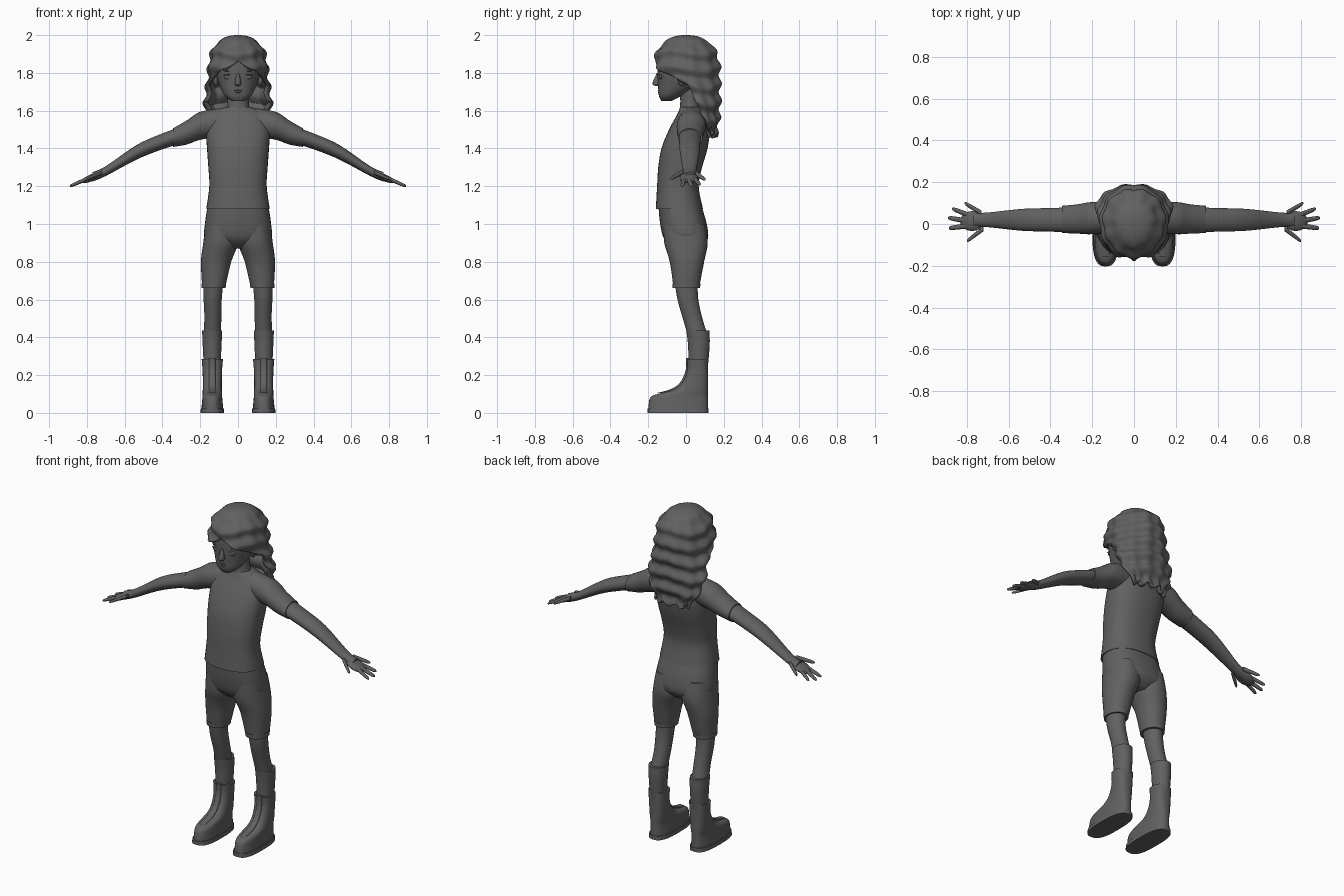
import bpy, bmesh, math
from mathutils import Matrix

if bpy.data.objects.get("Cube"):
    bpy.data.objects.remove(bpy.data.objects["Cube"], do_unlink=True)

GREY = (0.12, 0.12, 0.12, 1)
grey = bpy.data.materials.new("plain dark grey")
grey.use_nodes = True
grey.diffuse_color = GREY
grey.node_tree.nodes["Principled BSDF"].inputs["Base Color"].default_value = GREY


def finish(name, bm, angle=45):
    """Turn a bmesh into a smooth-shaded object."""
    bmesh.ops.remove_doubles(bm, verts=bm.verts, dist=0.0001)
    bmesh.ops.recalc_face_normals(bm, faces=bm.faces)
    mesh = bpy.data.meshes.new(name)
    bm.to_mesh(mesh)
    bm.free()
    mesh.materials.append(grey)
    mesh.shade_smooth()
    mesh.set_sharp_from_angle(angle=math.radians(angle))
    obj = bpy.data.objects.new(name, mesh)
    bpy.context.collection.objects.link(obj)
    return obj


def resample(rows, steps):
    """Draw a smooth curve through all the rows."""
    smooth = []
    for i in range(len(rows) - 1):
        near = [rows[max(i - 1, 0)], rows[i], rows[i + 1], rows[min(i + 2, len(rows) - 1)]]
        for step in range(steps):
            t = step / steps
            smooth.append([
                b + t * ((c - a) + t * ((2*a - 5*b + 4*c - d) + t * (3*b - a - 3*c + d))) / 2
                for a, b, c, d in zip(*near)])
    return smooth + [rows[-1]]


def bridge(bm, rings):
    for low, high in zip(rings, rings[1:]):
        for i in range(len(low) - 1):
            bm.faces.new((low[i], low[i + 1], high[i + 1], high[i]))


def loft(name, rows, axis="z", power=2.0, sign=1, steps=4, sides=32):
    """Skin rounded sections: (position, centre, centre, radius, radius)."""
    bm = bmesh.new()
    rings = []
    for position, centre_a, centre_b, radius_a, radius_b in resample(rows, steps):
        ring = []
        for i in range(sides):
            c, s = math.cos(math.tau * i / sides), math.sin(math.tau * i / sides)
            a = centre_a + radius_a * math.copysign(abs(c) ** (2 / power), c)
            b = centre_b + radius_b * math.copysign(abs(s) ** (2 / power), s)
            x, y, z = (a, b, position) if axis == "z" else (position, a, b)
            ring.append(bm.verts.new((sign * x, y, z)))
        rings.append(ring)
    bridge(bm, [ring + ring[:1] for ring in rings])
    bm.faces.new(rings[0])
    bm.faces.new(rings[-1])
    return finish(name, bm)


def body(name, rows, power=2.0):
    """Central part from (height, half width, front, back)."""
    loft(name, [(z, 0, (front + back) / 2, width, (back - front) / 2)
                for z, width, front, back in rows], power=power, sides=40)


def limb(name, rows, sign):
    """Leg part from (height, x, y, radius), a little deeper than wide."""
    loft(name, [(z, x, y, radius, radius * 1.15) for z, x, y, radius in rows], sign=sign)


def blob(name, centre, size, tilt=0):
    bm = bmesh.new()
    place = (Matrix.Translation(centre) @ Matrix.Rotation(tilt, 4, "Y")
             @ Matrix.Diagonal((*size, 1)))
    bmesh.ops.create_uvsphere(bm, u_segments=16, v_segments=10, radius=1, matrix=place)
    finish(name, bm)


# Head and neck
body("head", [(1.65, .03, -.13, -.08), (1.68, .07, -.144, -.02), (1.74, .1, -.148, .07),
              (1.82, .12, -.152, .13), (1.9, .11, -.14, .14), (1.97, .04, -.07, .07)], power=2.2)
body("neck", [(1.57, .07, -.04, .08), (1.65, .056, -.03, .07), (1.73, .055, -.04, .07)])

# Face
body("nose", [(1.73, .008, -.16, -.13), (1.745, .016, -.178, -.13), (1.8, .007, -.154, -.13)])
blob("upper_lip", (0, -.141, 1.707), (.024, .009, .005))
blob("lower_lip", (0, -.14, 1.698), (.02, .009, .006))
for side, sign in (("left", 1), ("right", -1)):
    blob(side + "_eye", (sign * .05, -.132, 1.778), (.024, .011, .013))
    blob(side + "_upper_eyelid", (sign * .05, -.135, 1.79), (.027, .011, .004), sign * .1)
    blob(side + "_eyebrow", (sign * .05, -.135, 1.81), (.03, .009, .004), sign * -.1)
    blob(side + "_ear", (sign * .12, -.02, 1.765), (.014, .023, .036), sign * .15)

# Wavy hair: a domed crown that parts over the face and hangs down the back
COLUMNS = 72
crown_levels = [1.8 + .2 * math.cos(math.pi / 2 * i / 24) for i in range(24)]
tail_levels = [1.8 - .33 * i / 48 for i in range(49)]
bm = bmesh.new()
rings = []
for z in crown_levels + tail_levels:
    crown = (1 - max(0, (z - 1.8) / .2) ** 2.4) ** (1 / 2.4)
    hang = max(0, 1.8 - z)
    taper = max(0, (1.65 - z) / .18) ** 2
    width = (.157 + min(.02, hang * .13)) * crown * (1 - .4 * taper)
    front = -.17 * crown + .8 * hang
    back = .182 * crown - .02 * taper
    parting = math.radians(min(82, max(0, (1.86 - z) * 750)))
    fade = min(1, (2 - z) / .08)
    ring = []
    for i in range(COLUMNS + 1):
        angle = parting + (math.tau - 2 * parting) * i / COLUMNS
        wave = math.sin(math.tau * z / .09 + .9 * math.cos(3 * angle))
        puff = fade * (.009 * wave + .004 * math.cos(11 * angle))
        x = (width + puff) * math.sin(angle)
        y = (front + back) / 2 - ((back - front) / 2 + puff) * math.cos(angle)
        ring.append(bm.verts.new((x, y, z + .012 * taper * math.cos(9 * angle))))
    rings.append(ring)
bridge(bm, rings)
hair = finish("wavy_hair", bm, angle=60)
shell = hair.modifiers.new("thickness", "SOLIDIFY")
shell.thickness = .022
shell.offset = -1

# Shirt and shorts
body("shirt", [(1.08, .168, -.16, .09), (1.2, .152, -.153, .067), (1.3, .157, -.147, .085),
               (1.4, .164, -.13, .114), (1.5, .168, -.09, .125), (1.58, .14, -.047, .107),
               (1.62, .07, -.03, .08)], power=2.4)
body("shorts_seat", [(1.1, .16, -.146, .08), (1, .175, -.137, .11),
                     (.92, .17, -.115, .115), (.87, .06, -.06, .07)], power=2.4)

# Each finger: root y, tip x, tip y
FINGERS = {"little_finger": (.052, .81, .1), "ring_finger": (.042, .87, .073),
           "middle_finger": (.016, .89, .03), "index_finger": (-.01, .886, -.02),
           "thumb": (-.022, .8, -.082)}

# Height, front edge of the boot, from the toe cap up the shaft
BOOT_PROFILE = [(.02, -.2), (.08, -.19), (.1, -.15), (.12, -.075),
                (.155, -.025), (.22, .005), (.285, .007)]
BOOT_X, HEEL = .136, .116


def boot_section(z, front, spread=0):
    """The boot is narrowest at the ankle."""
    half_width = .05 + .4 * (z - .16) ** 2 + spread
    return (z, BOOT_X, (front + HEEL) / 2, half_width, (HEEL - front) / 2 + spread)


for side, sign in (("left", 1), ("right", -1)):
    # Sleeve, arm and palm
    loft(side + "_sleeve", [(.08, .03, 1.54, .07, .075), (.2, .028, 1.52, .077, .074),
                            (.27, .024, 1.485, .07, .064), (.345, .022, 1.457, .065, .049)],
         axis="x", sign=sign)
    loft(side + "_arm", [(x, .02, z, radius, radius * .74) for x, z, radius in
                         ((.28, 1.48, .06), (.42, 1.43, .056), (.54, 1.378, .052),
                          (.7, 1.28, .035), (.77, 1.25, .034))], axis="x", sign=sign)
    blob(side + "_palm", (sign * .775, .014, 1.245), (.062, .048, .018), sign * .4)

    # Fingers follow the downward slope of the hand
    for finger, (root_y, tip_x, tip_y) in FINGERS.items():
        rows = []
        for along, thickness in ((0, .011), (.6, .01), (.9, .008), (1, .003)):
            x = tip_x - .08 * (1 - along)
            y = root_y + (tip_y - root_y) * along
            rows.append((x, y, 1.2 + .43 * (.89 - x), thickness * 1.15, thickness))
        loft(side + "_" + finger, rows, axis="x", sign=sign, steps=2, sides=12)

    # Shorts leg with hem
    loft(side + "_shorts_leg", [(1, .09, -.01, .08, .11), (.9, .092, 0, .092, .115),
                                (.8, .116, .005, .08, .091), (.67, .128, .002, .062, .069)],
         power=2.2, sign=sign)
    limb(side + "_shorts_hem", [(.686, .128, .002, .065), (.66, .129, .002, .063)], sign)

    # Leg and sock
    limb(side + "_leg", [(.7, .13, 0, .053), (.6, .134, .01, .048),
                         (.5, .133, .035, .045), (.4, .138, .065, .046)], sign)
    limb(side + "_sock", [(.436, .137, .063, .053), (.36, .137, .068, .05),
                          (.24, .137, .065, .044)], sign)

    # Boot with sole and raised front panel
    loft(side + "_boot", [boot_section(*row) for row in BOOT_PROFILE],
         power=2.5, sign=sign, sides=40)
    loft(side + "_boot_sole", [boot_section(z, -.2, spread=.003) for z in (0, .024)],
         power=2.8, sign=sign, sides=40)
    loft(side + "_boot_front_panel", [(z + .005, BOOT_X, front + .03, .018, .037)
                                      for z, front in BOOT_PROFILE[2:]], power=5, sign=sign)
